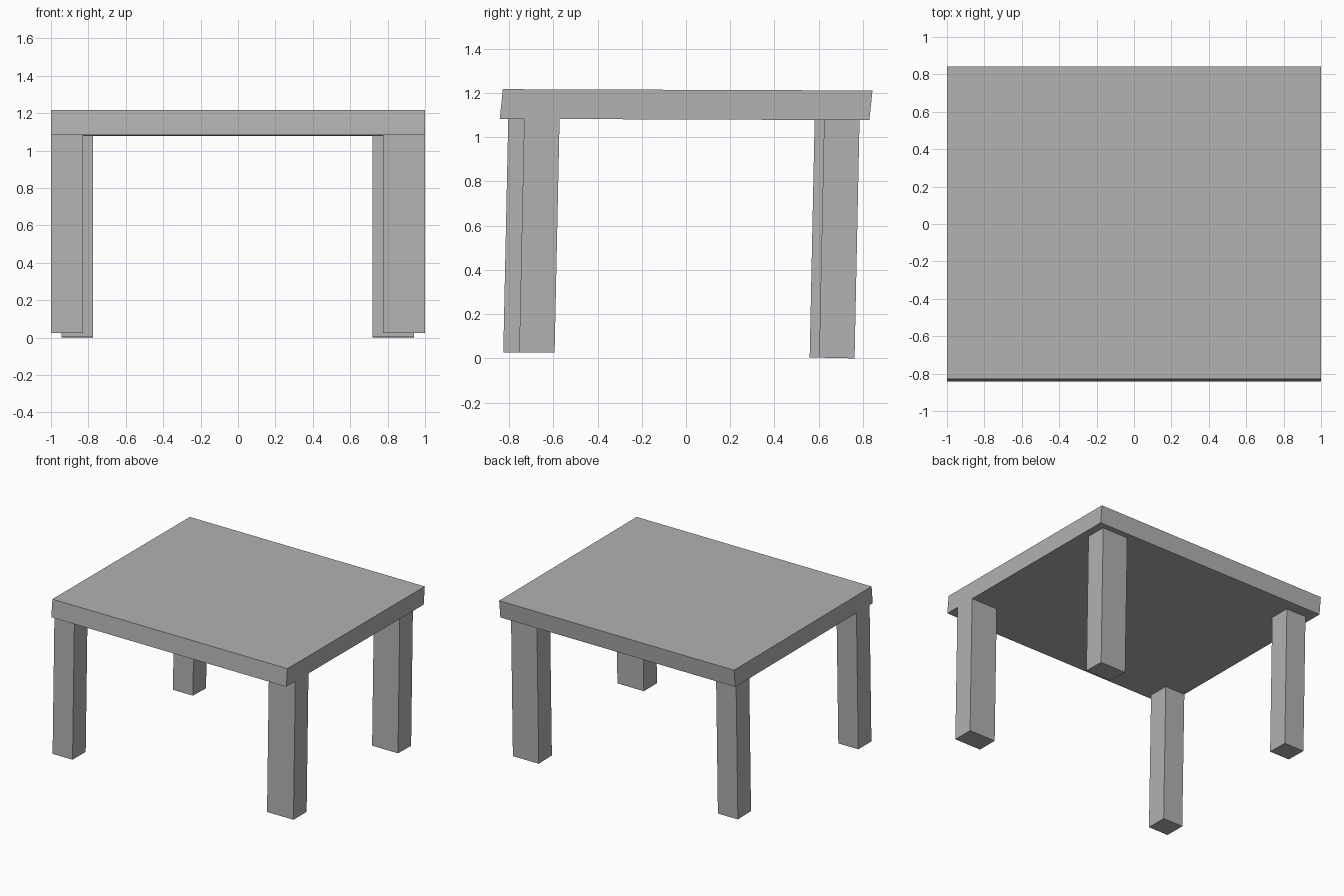
import bpy
import bmesh

default = bpy.data.objects.get("Cube")
if default:
    bpy.data.objects.remove(default, do_unlink=True)

grey = bpy.data.materials.new("plain grey")
grey.use_nodes = True
colour = (0.445, 0.445, 0.445, 1.0)
grey.diffuse_color = colour
grey.node_tree.nodes["Principled BSDF"].inputs["Base Color"].default_value = colour

LEG_LEAN = 0.0225   # backward shift from foot to top


def underside(y):
    """Height of the slightly tilted underside of the top."""
    return 1.08 - 0.0036 * y


def slab(name, x_range, y_range, bottom, top, lean):
    """Box whose upper face is shifted in y; bottom and top give z from y."""
    mesh = bpy.data.meshes.new(name)
    bm = bmesh.new()
    bmesh.ops.create_cube(bm, size=1)
    for v in bm.verts:
        upper = v.co.z > 0
        x = x_range[v.co.x > 0]
        y = y_range[v.co.y > 0] + (lean if upper else 0)
        v.co = (x, y, top(y) if upper else bottom(y))
    bmesh.ops.recalc_face_normals(bm, faces=bm.faces)
    bm.to_mesh(mesh)
    bm.free()
    mesh.materials.append(grey)
    obj = bpy.data.objects.new(name, mesh)
    bpy.context.collection.objects.link(obj)
    return obj


def front_foot(y):
    return 0.026


def back_foot(y):
    return 0.0214 * (0.762 - y)


# Table top with leaning front and back edges
slab("table_top", (-1, 1), (-0.842, 0.829), underside,
     lambda y: underside(y) + 0.134, 0.014)

# Four legs, each leaning slightly backward
slab("front_right_leg", (-1, -0.83), (-0.826, -0.666), front_foot, underside, LEG_LEAN)
slab("front_left_leg", (0.775, 1), (-0.754, -0.594), front_foot, underside, LEG_LEAN)
slab("back_right_leg", (-0.945, -0.775), (0.559, 0.719), back_foot, underside, LEG_LEAN)
slab("back_left_leg", (0.72, 0.94), (0.602, 0.762), back_foot, underside, LEG_LEAN)
